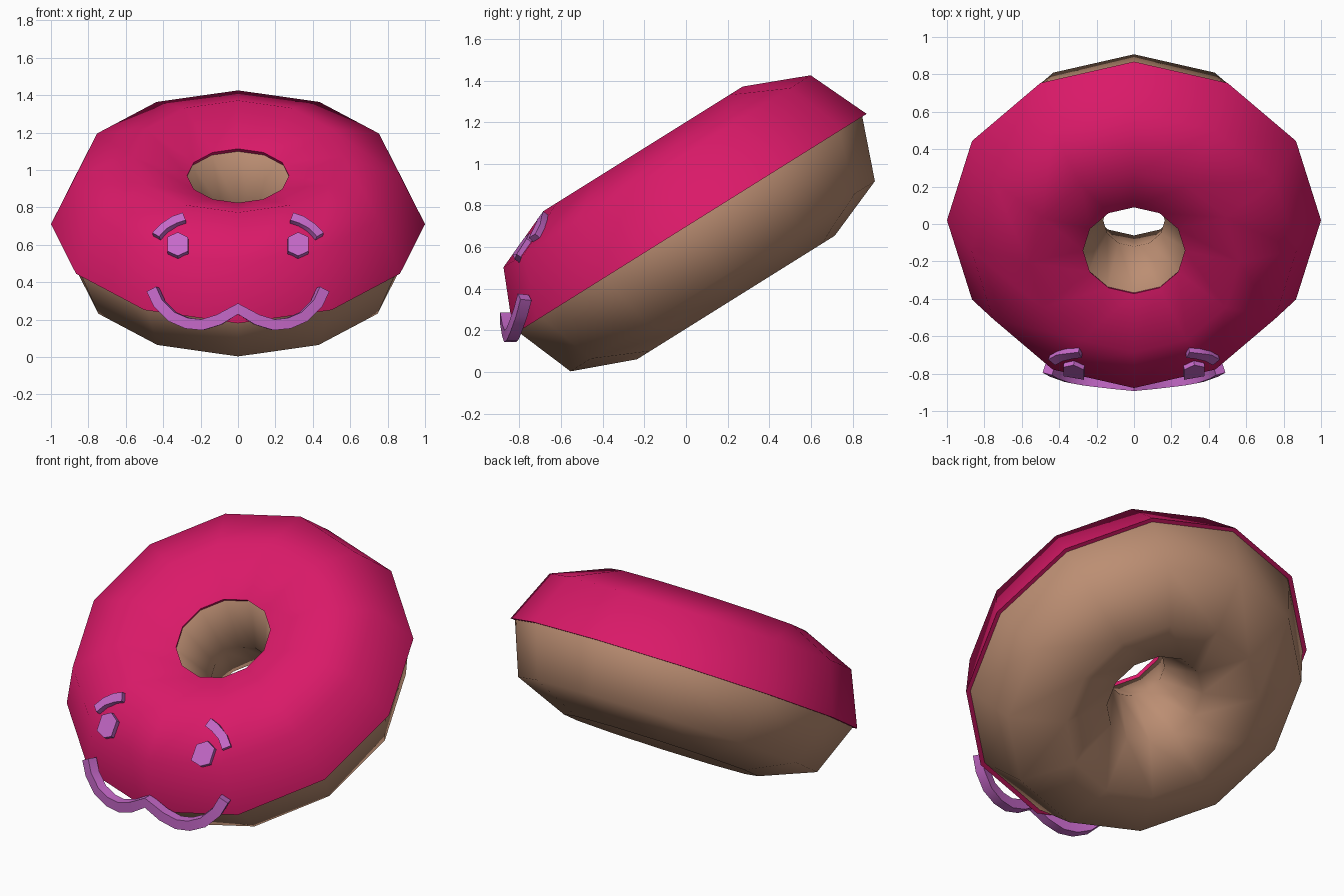
import bpy, bmesh, math
from mathutils import Vector, Matrix
from mathutils.bvhtree import BVHTree

if "Cube" in bpy.data.objects:
    bpy.data.objects.remove(bpy.data.objects["Cube"])

SEG = 12
# ring frame: tilted towards the front
TILT = Matrix.Translation((0, 0.02, 0.71)) @ Matrix.Rotation(math.radians(32), 4, 'X')


def material(name, rgb):
    m = bpy.data.materials.new(name)
    m.diffuse_color = (*rgb, 1)
    m.use_nodes = True
    m.node_tree.nodes["Principled BSDF"].inputs["Base Color"].default_value = m.diffuse_color
    return m


def finish(name, bm, mat, angle):
    bmesh.ops.recalc_face_normals(bm, faces=bm.faces)
    me = bpy.data.meshes.new(name)
    bm.to_mesh(me)
    bm.free()
    ob = bpy.data.objects.new(name, me)
    bpy.context.collection.objects.link(ob)
    me.materials.append(mat)
    bpy.ops.object.select_all(action='DESELECT')
    ob.select_set(True)
    bpy.context.view_layer.objects.active = ob
    bpy.ops.object.shade_smooth_by_angle(angle=math.radians(angle))
    return ob


def revolve(name, profile, mat, angle):
    """Closed (radius, height) profile turned into a 12-sided ring."""
    bm = bmesh.new()
    rings = []
    for i in range(SEG):
        a = 2 * math.pi * i / SEG
        rings.append([bm.verts.new(TILT @ Vector((r * math.cos(a), r * math.sin(a), h)))
                      for r, h in profile])
    n = len(profile)
    for i in range(SEG):
        p, q = rings[i], rings[(i + 1) % SEG]
        for j in range(n):
            k = (j + 1) % n
            bm.faces.new((p[j], q[j], q[k], p[k]))
    return finish(name, bm, mat, angle)


def strip(name, pts, normals, half_w, half_d, mat):
    """Rectangular band swept along a path."""
    bm = bmesh.new()
    rows = []
    for i, (p, nrm) in enumerate(zip(pts, normals)):
        t = (pts[min(i + 1, len(pts) - 1)] - pts[max(i - 1, 0)]).normalized()
        b = t.cross(nrm).normalized()
        nn = b.cross(t).normalized()
        rows.append([bm.verts.new(p + b * half_w * s + nn * half_d * d)
                     for s, d in ((-1, -1), (1, -1), (1, 1), (-1, 1))])
    for p, q in zip(rows, rows[1:]):
        for j in range(4):
            k = (j + 1) % 4
            bm.faces.new((p[j], q[j], q[k], p[k]))
    bm.faces.new(rows[0])
    bm.faces.new(rows[-1])
    return finish(name, bm, mat, 35)


dough_mat = material("dough_brown", (0.50, 0.27, 0.17))
icing_mat = material("icing_pink", (0.70, 0.01, 0.14))
face_mat = material("face_purple", (0.56, 0.14, 0.58))

# dough ring and the icing shell over its upper half
revolve("dough", [(0.975, 0), (0.862, -0.295), (0.56, -0.415), (0.28, -0.295),
                  (0.165, 0), (0.28, 0.285), (0.56, 0.405), (0.855, 0.285)], dough_mat, 80)
icing = revolve("icing", [(1.0, 0), (0.87, 0.30), (0.565, 0.427), (0.272, 0.305),
                          (0.285, 0.27), (0.56, 0.39), (0.84, 0.275), (0.96, 0)],
                icing_mat, 60)

# front-view points are dropped onto the icing
tree = BVHTree.FromPolygons([v.co for v in icing.data.vertices],
                            [tuple(p.vertices) for p in icing.data.polygons])


def drop(x, z):
    hit, nrm, _, _ = tree.ray_cast(Vector((x, -3, z)), Vector((0, 1, 0)))
    return hit, nrm


for side, s in (("left", -1), ("right", 1)):
    # eyebrow
    hits = [drop(s * x, z) for x, z in ((0.285, 0.735), (0.335, 0.718), (0.39, 0.68), (0.432, 0.635))]
    strip(side + "_eyebrow", [h + n * 0.008 for h, n in hits], [n for _, n in hits],
          0.026, 0.022, face_mat)
    # six-sided eye
    c, nrm = drop(s * 0.32, 0.585)
    bm = bmesh.new()
    outline = ((0.055, 0.04), (0, 0.066), (-0.055, 0.04),
               (-0.055, -0.035), (0, -0.06), (0.055, -0.035))
    hits = [drop(c.x + dx, c.z + dz)[0] for dx, dz in outline]
    low = [bm.verts.new(h - nrm * 0.02) for h in hits]
    top = [bm.verts.new(h + nrm * 0.028) for h in hits]
    bm.faces.new(low)
    bm.faces.new(top)
    for j in range(6):
        k = (j + 1) % 6
        bm.faces.new((low[j], low[k], top[k], top[j]))
    finish(side + "_eye", bm, face_mat, 35)

# double-curved mouth, mirrored about the middle
half = [(0.455, -0.775, 0.36), (0.42, -0.795, 0.285), (0.35, -0.82, 0.215),
        (0.27, -0.835, 0.18), (0.19, -0.845, 0.172), (0.10, -0.855, 0.20)]
path = [Vector((-x, y, z)) for x, y, z in half] + [Vector((0, -0.865, 0.258))] + \
       [Vector(p) for p in reversed(half)]
strip("mouth", path, [Vector((p.x * 0.6, -1, 0)).normalized() for p in path],
      0.029, 0.028, face_mat)
